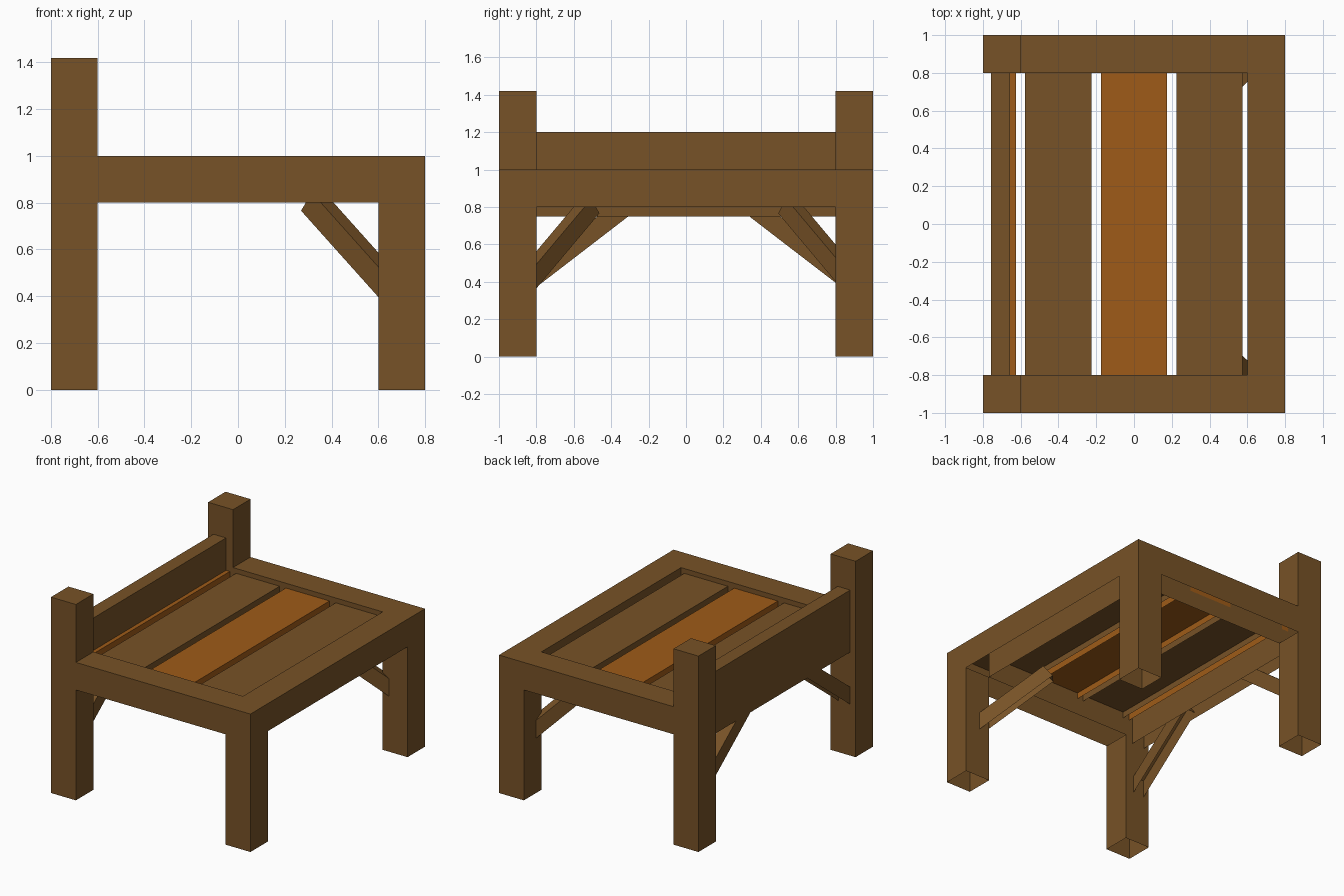
import bpy
import bmesh
from mathutils import Vector, Matrix

if "Cube" in bpy.data.objects:
    bpy.data.objects.remove(bpy.data.objects["Cube"])


def material(name, rgb):
    m = bpy.data.materials.new(name)
    m.diffuse_color = (*rgb, 1.0)
    m.use_nodes = True
    m.node_tree.nodes["Principled BSDF"].inputs["Base Color"].default_value = m.diffuse_color
    return m


brown = material("brown wood", (0.185, 0.085, 0.020))
orange = material("orange wood", (0.345, 0.105, 0.009))


def add_box(name, matrix, mat, drop):
    """Unit cube placed by a matrix, left open on the sides listed in drop."""
    bm = bmesh.new()
    bmesh.ops.create_cube(bm, size=1.0)
    gone = []
    for d in drop.split():
        axis, sign = "xyz".index(d[1]), (1 if d[0] == "+" else -1)
        gone += [f for f in bm.faces if f.calc_center_median()[axis] * sign > 0.4]
    bm.transform(matrix)
    bmesh.ops.recalc_face_normals(bm, faces=bm.faces)
    bmesh.ops.delete(bm, geom=gone, context='FACES')
    mesh = bpy.data.meshes.new(name)
    bm.to_mesh(mesh)
    bm.free()
    mesh.materials.append(mat)
    ob = bpy.data.objects.new(name, mesh)
    bpy.context.collection.objects.link(ob)
    return ob


def box(name, x, y, z, mat=brown, drop="-z"):
    """Axis-aligned box from (min, max) ranges."""
    lo, hi = Vector((x[0], y[0], z[0])), Vector((x[1], y[1], z[1]))
    m = Matrix.Translation((lo + hi) / 2) @ Matrix.Diagonal((*(hi - lo), 1))
    return add_box(name, m, mat, drop)


def beam(name, start, end, width, thick, mat=brown):
    """Square-cut beam; start and end lie on the middle of its open underside."""
    a, b = Vector(start), Vector(end)
    along = (b - a).normalized()
    side = along.cross(Vector((0, 0, 1))).normalized()
    up = side.cross(along)
    m = Matrix((along * (b - a).length, side * width, up * thick)).transposed().to_4x4()
    m.translation = (a + b) / 2 + up * thick / 2
    return add_box(name, m, mat, "-z")


for s, label in ((-1, "front"), (1, "back")):
    y = sorted((0.8 * s, 1.0 * s))
    inner = "-y" if s > 0 else "+y"

    # hollow legs, open at the bottom and where the rails meet them
    tall, short = (-0.8, -0.6), (0.6, 0.8)
    box(f"{label}_tall_leg", tall, y, (0, 0.8), drop="-z +z")
    box(f"{label}_tall_leg_joint", tall, y, (0.8, 1.0), drop="-z +z +x")
    box(f"{label}_tall_leg_post", tall, y, (1.0, 1.42))
    box(f"{label}_short_leg", short, y, (0, 0.8), drop="-z +z")
    box(f"{label}_short_leg_joint", short, y, (0.8, 1.0), drop="-z -x " + inner)
    box(f"{label}_side_rail", (-0.6, 0.6), y, (0.8, 1.0), drop="-z -x +x")

    # diagonal corner braces under the seat
    shift = Vector((0, 0.03 if s > 0 else 0.0, 0))
    top = Vector((0.297, 0.492 * s, 0.766)) + shift
    slope = Vector((-0.895, -0.84 * s, 1.0))
    beam(f"{label}_corner_brace", top - slope * 0.40, top, 0.08, 0.1)

    # braces under the backrest
    shift = 0.0 if s > 0 else 0.03
    beam(f"{label}_backrest_brace", (-0.71, 0.87 * s + shift, 0.341),
         (-0.71, 0.29 * s + shift, 0.787), 0.09, 0.1)

# seat end rail and backrest board
box("end_rail", (0.6, 0.8), (-0.8, 0.8), (0.8, 1.0), drop="-z -y +y")
box("backrest", (-0.757, -0.656), (-0.8, 0.8), (0.75, 1.2))

# seat slats
for i, (x0, x1, mat) in enumerate(((-0.70, -0.626, orange), (-0.576, -0.226, brown),
                                   (-0.176, 0.174, orange), (0.224, 0.574, brown))):
    box(f"seat_slat_{i + 1}", (x0, x1), (-0.8, 0.8), (0.92, 0.965), mat)
